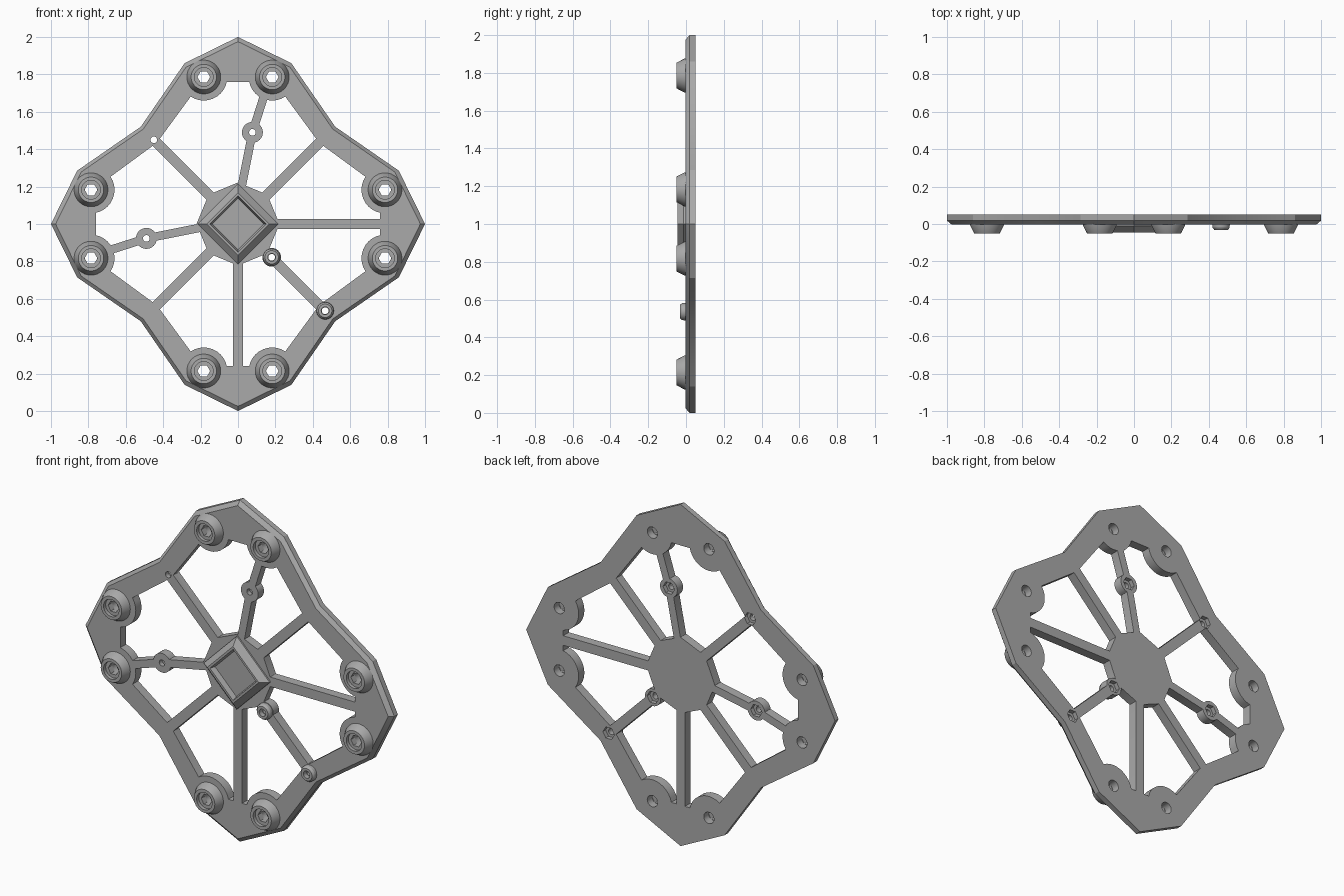
import bpy, bmesh
from math import sin, cos, pi, radians
from mathutils import Vector

if "Cube" in bpy.data.objects:
    bpy.data.objects.remove(bpy.data.objects["Cube"])

grey = bpy.data.materials.new("plain grey")
grey.use_nodes = True
grey.diffuse_color = (0.4, 0.4, 0.4, 1)
grey.node_tree.nodes["Principled BSDF"].inputs["Base Color"].default_value = (0.4, 0.4, 0.4, 1)

FRONT, BACK = -0.003, 0.05


def circle(c, r, n=32, turn=0.0):
    return [(c[0] + r * cos(turn + 2 * pi * i / n), c[1] + r * sin(turn + 2 * pi * i / n)) for i in range(n)]


def bar(a, b, width):
    a, b = Vector(a), Vector(b)
    d = (b - a).normalized() * width / 2
    s = Vector((-d.y, d.x))
    return [tuple(p) for p in (a - s, b - s, b + s, a + s)]


def loft(bm, rings):
    """Stack matching outlines, each given as (points, y), and cap both ends."""
    loops = [[bm.verts.new((u, y, v + 1)) for u, v in pts] for pts, y in rings]
    for a, b in zip(loops, loops[1:]):
        for i in range(len(a)):
            j = (i + 1) % len(a)
            bm.faces.new((a[i], a[j], b[j], b[i]))
    bm.faces.new(loops[0])
    bm.faces.new(loops[-1])


def make(name, *solids):
    bm = bmesh.new()
    for rings in solids:
        loft(bm, rings)
    bmesh.ops.recalc_face_normals(bm, faces=bm.faces)
    mesh = bpy.data.meshes.new(name)
    bm.to_mesh(mesh)
    bm.free()
    mesh.materials.append(grey)
    obj = bpy.data.objects.new(name, mesh)
    bpy.context.collection.objects.link(obj)
    return obj


def through(pts, y0=-0.2, y1=0.2):
    return [(pts, y0), (pts, y1)]


def cut(obj, cutter):
    cutter.hide_render = True
    mod = obj.modifiers.new("cut", "BOOLEAN")
    mod.operation, mod.solver, mod.object = "DIFFERENCE", "EXACT", cutter
    bpy.context.view_layer.objects.active = obj
    bpy.ops.object.modifier_apply(modifier=mod.name)
    bpy.data.objects.remove(cutter)


def four_way(corner):
    """Repeat one quarter outline around the centre."""
    pts = []
    for k in range(4):
        for x, y in corner:
            for _ in range(k):
                x, y = -y, x
            pts.append((x, y))
    return pts


# Layout
bosses = [(sx * a, sy * b) for a, b in ((0.183, 0.786), (0.786, 0.183)) for sx in (-1, 1) for sy in (-1, 1)]
top_eye, left_eye = (0.077, 0.49), (-0.49, -0.077)
inner_post, outer_post, corner_hole = (0.18, -0.178), (0.466, -0.464), (-0.45, 0.45)

# Openings: inner outline minus hub, spokes and pads
openings = make("openings", through(four_way([(0.76, 0.195), (0.434, 0.434), (0.195, 0.76)]), -0.1, 0.1))
solids = [circle((0, 0), 0.222, 8)]
solids += [bar((0, 0), (0.9 * cos(radians(a)), 0.9 * sin(radians(a))), 0.056) for a in (0, 45, 135, 225, 270, 315)]
solids += [bar((0, 0.1), top_eye, 0.045), bar(top_eye, (0.16, 0.75), 0.045)]
solids += [bar((-0.1, 0), left_eye, 0.045), bar(left_eye, (-0.75, -0.16), 0.045)]
solids += [circle(c, 0.126) for c in bosses]
solids += [circle(c, 0.056) for c in (top_eye, left_eye)]
solids += [circle(c, 0.05) for c in (inner_post, outer_post)]
for pts in solids:
    cut(openings, make("solid", through(pts)))

# Round the inside corners of the openings
bm = bmesh.new()
bm.from_mesh(openings.data)
bmesh.ops.remove_doubles(bm, verts=bm.verts, dist=0.0005)
bmesh.ops.dissolve_limit(bm, angle_limit=radians(1), verts=bm.verts, edges=bm.edges)
corners = [e for e in bm.edges if e.is_manifold and abs(e.verts[0].co.y - e.verts[1].co.y) > 0.15
           and e.calc_face_angle_signed() > radians(25)]
bmesh.ops.bevel(bm, geom=corners, offset=0.018, offset_type="OFFSET", segments=4,
                profile=0.5, affect="EDGES", clamp_overlap=True)
bm.to_mesh(openings.data)
bm.free()

# Plate with chamfered front rim
rim = four_way([(1, 0), (0.86, 0.285), (0.52, 0.52), (0.285, 0.86)])
small = [(u * 0.975, v * 0.975) for u, v in rim]
plate = make("frame_plate", [(small, FRONT), (rim, 0.018), (rim, BACK)])
cut(plate, openings)

# Round holes through the plate, with hexagonal pockets at the back
screws = (top_eye, left_eye, inner_post, outer_post, corner_hole)
cut(plate, make("holes", *[through(circle(c, 0.033)) for c in bosses],
                *[through(circle(c, 0.018, 16)) for c in screws]))
cut(plate, make("pockets", *[through(circle(c, 0.037, 6), 0.025) for c in screws]))

# Large conical bosses with a counterbore
large = make("bosses", *[[(circle(c, 0.092), 0.005), (circle(c, 0.09), -0.008), (circle(c, 0.068), -0.05)]
                         for c in bosses])
cut(large, make("counterbores", *[through(circle(c, 0.05), -0.2, -0.03) for c in bosses]))
cut(large, make("bores", *[through(circle(c, 0.034, 6)) for c in bosses]))

# Two small standoffs
posts = make("standoffs", *[[(circle(c, 0.047), 0.005), (circle(c, 0.045), -0.02), (circle(c, 0.036), -0.032)]
                            for c in (inner_post, outer_post)])
cut(posts, make("post_bores", *[through(circle(c, 0.021, 16)) for c in (inner_post, outer_post)]))


# Raised diamond frame at the centre
def diamond(r):
    return circle((0, 0), r, 4)


centre = make("centre_diamond", [(diamond(0.214), 0.005), (diamond(0.214), -0.012), (diamond(0.167), -0.046),
                                 (diamond(0.15), -0.046), (diamond(0.138), -0.015)])

# Smooth the round walls and keep edges sharp
for obj in (plate, large, posts, centre):
    bpy.ops.object.select_all(action="DESELECT")
    obj.select_set(True)
    bpy.context.view_layer.objects.active = obj
    bpy.ops.object.shade_smooth_by_angle(angle=radians(25))
